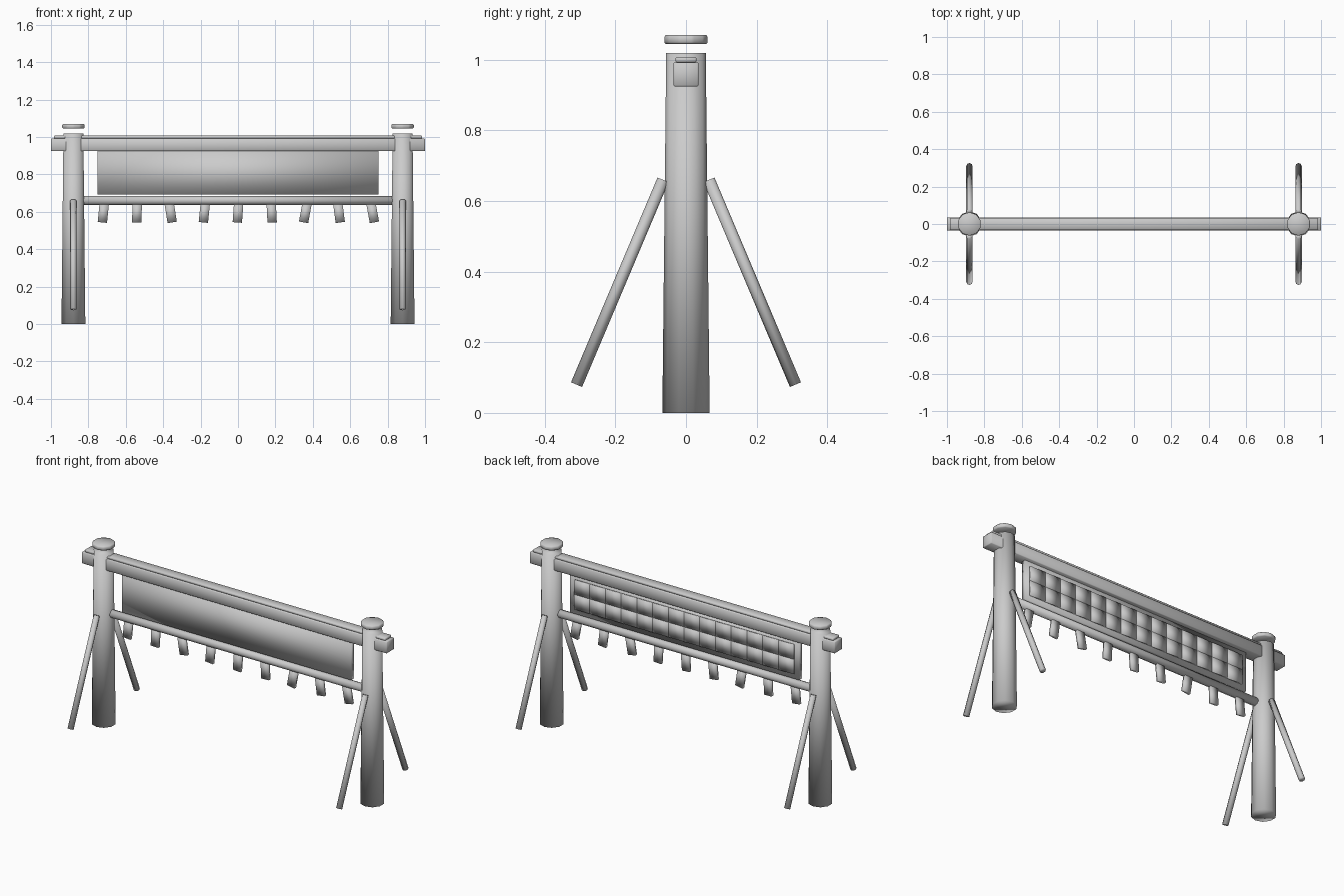
import bpy, math
from mathutils import Vector

if "Cube" in bpy.data.objects:
    bpy.data.objects.remove(bpy.data.objects["Cube"])

def finish(o, name, bevel=0):
    # soft shading over the whole part, with an optional chamfer
    o.name = name
    if bevel:
        m = o.modifiers.new("bevel", 'BEVEL')
        m.width = bevel
        m.segments = 1
    o.data.shade_smooth()
    return o

def box(name, x, y, z, bevel=0):
    # x, y, z are (low, high) ranges
    c = [(a + b) / 2 for a, b in (x, y, z)]
    bpy.ops.mesh.primitive_cube_add(size=1, location=c)
    o = bpy.context.object
    o.scale = [b - a for a, b in (x, y, z)]
    bpy.ops.object.transform_apply(location=False, rotation=False, scale=True)
    return finish(o, name, bevel)

def rod(name, a, b, r1, r2, sides, bevel=0):
    a, b = Vector(a), Vector(b)
    d = b - a
    bpy.ops.mesh.primitive_cone_add(vertices=sides, radius1=r1, radius2=r2,
                                    depth=d.length, location=(a + b) / 2)
    o = bpy.context.object
    if abs(d.x) + abs(d.y) > 1e-4:
        o.rotation_euler = d.to_track_quat('Z', 'Y').to_euler()
    return finish(o, name, bevel)

# posts, caps and diagonal braces
for sx, side in ((-1, "left"), (1, "right")):
    x = 0.88 * sx
    rod(side + "_post", (x, 0, 0), (x, 0, 1.02), 0.067, 0.056, 10)
    rod(side + "_post_cap", (x, 0, 1.045), (x, 0, 1.07), 0.063, 0.063, 10, 0.005)
    for sy, face in ((-1, "front"), (1, "back")):
        rod(f"{side}_{face}_brace", (x, 0.31 * sy, 0.08), (x, 0.065 * sy, 0.66),
            0.017, 0.017, 8)

# top beam with its capping strip, and lower rail
box("top_beam", (-1, 1), (-0.036, 0.036), (0.924, 0.993), 0.004)
box("beam_strip", (-0.985, 0.985), (-0.03, 0.03), (0.992, 1.008), 0.004)
rod("lower_rail", (-0.85, 0, 0.661), (0.85, 0, 0.661), 0.024, 0.024, 8)

# sign panel with tiles on the back
box("panel", (-0.75, 0.75), (-0.0125, 0.0125), (0.692, 0.926))
cols, rows, w, h = 14, 2, 0.103, 0.088
for i in range(cols):
    for j in range(rows):
        x = (i - (cols - 1) / 2) * w
        z = 0.809 + (j - (rows - 1) / 2) * h
        box("back_tile", (x - w / 2 + .001, x + w / 2 - .001), (0.011, 0.02),
            (z - h / 2 + .001, z + h / 2 - .001))

# hanging tabs under the rail
tilts = [0.1, 0.03, -0.16, 0.1, 0.07, -0.05, 0.18, -0.13, -0.18]
for i, t in enumerate(tilts):
    x = (i - 4) * 0.18
    o = box("hanging_tab", (x - 0.025, x + 0.025), (-0.008, 0.008), (0.543, 0.648))
    o.rotation_euler.y = t
